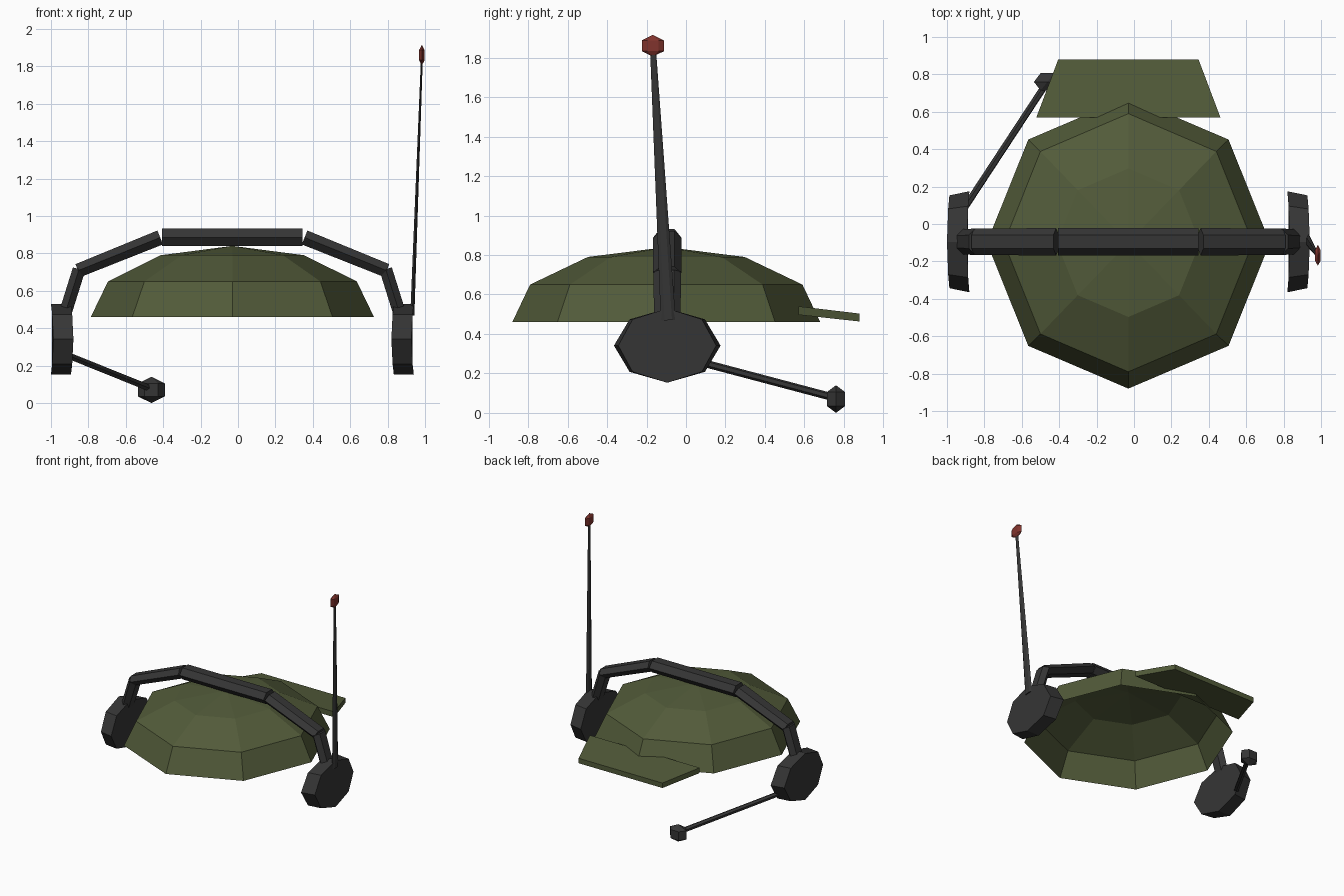
import bpy, bmesh, math
from mathutils import Vector

if "Cube" in bpy.data.objects:
    bpy.data.objects.remove(bpy.data.objects["Cube"])

CX, CY = -0.03, -0.095   # symmetry centre of the headset


def mat(name, rgb):
    m = bpy.data.materials.new(name)
    m.diffuse_color = (*rgb, 1)
    m.use_nodes = True
    m.node_tree.nodes["Principled BSDF"].inputs["Base Color"].default_value = m.diffuse_color
    return m


OLIVE = mat("olive green", (0.085, 0.105, 0.042))
BLACK = mat("charcoal", (0.036, 0.036, 0.036))
RED = mat("dull red", (0.22, 0.034, 0.026))


def add(name, verts, faces, material, closed=True):
    me = bpy.data.meshes.new(name)
    me.from_pydata([tuple(v) for v in verts], [], faces)
    if closed:
        bm = bmesh.new()
        bm.from_mesh(me)
        bmesh.ops.recalc_face_normals(bm, faces=bm.faces)
        bm.to_mesh(me)
        bm.free()
    me.materials.append(material)
    ob = bpy.data.objects.new(name, me)
    bpy.context.collection.objects.link(ob)
    return ob


def loft(rings):
    """Join equal rings of points with quads."""
    n = len(rings[0])
    verts = [v for r in rings for v in r]
    faces = [(k * n + i, k * n + (i + 1) % n, (k + 1) * n + (i + 1) % n, (k + 1) * n + i)
             for k in range(len(rings) - 1) for i in range(n)]
    return verts, faces


def bar(name, a, b, size_a, size_b, material, sides=6):
    """Tapered prism from a to b; each size is (y half width, thickness)."""
    a, b = Vector(a), Vector(b)
    d = (b - a).normalized()
    u = (Vector((0, 1, 0)) - d * d.y).normalized()
    w = d.cross(u)
    rings = []
    for p, (su, sw) in ((a, size_a), (b, size_b)):
        top = math.sin(math.pi / 3) if sides == 6 else 1
        rings.append([p + u * su * math.cos(t) + w * sw / top * math.sin(t)
                      for t in (math.tau * i / sides for i in range(sides))])
    verts, faces = loft(rings)
    faces += [tuple(range(sides)), tuple(range(sides, 2 * sides))]
    return add(name, verts, faces, material)


def bead(name, centre, size, material, turn=0.0):
    """Six-sided low-poly ball."""
    c = Vector(centre)
    rings = [[c + Vector((size[0] * math.cos(t), size[1] * math.sin(t), h * size[2]))
              for t in (math.tau * i / 6 + turn for i in range(6))] for h in (-0.5, 0.5)]
    verts, faces = loft(rings)
    verts += [c - Vector((0, 0, size[2])), c + Vector((0, 0, size[2]))]
    for i in range(6):
        j = (i + 1) % 6
        faces += [(j, i, 12), (6 + i, 6 + j, 13)]
    return add(name, verts, faces, material)


# Open eight-sided dome: x radius, y radius, height
rings = [[(CX + rx * math.cos(t), -0.10 + ry * math.sin(t), z)
          for t in (math.tau * i / 8 for i in range(8))]
         for rx, ry, z in ((0.757, 0.78, 0.46), (0.665, 0.69, 0.65), (0.383, 0.397, 0.79))]
verts, faces = loft(rings)
verts.append((CX, -0.10, 0.84))
faces += [(16 + i, 16 + (i + 1) % 8, 24) for i in range(8)]
add("cap_dome", verts, faces, OLIVE, closed=False)

# Tapered, sloping brim at the back
verts = []
for y, half, low, high in ((0.57, 0.492, 0.497, 0.54), (0.88, 0.375, 0.463, 0.503)):
    verts += [(CX - half, y, low), (CX + half, y, low), (CX + half, y, high), (CX - half, y, high)]
faces = loft([verts[:4], verts[4:]])[1] + [(0, 1, 2, 3), (4, 5, 6, 7)]
add("cap_brim", verts, faces, OLIVE)

# Headband: straight bar on top, two shorter bars on each side
bar("headband_top", (CX - 0.376, CY, 0.886), (CX + 0.376, CY, 0.886),
    (0.073, 0.046), (0.073, 0.046), BLACK)

for s, side in ((-1, "left"), (1, "right")):
    bar(f"headband_shoulder_{side}", (CX + s * 0.386, CY, 0.885), (CX + s * 0.825, CY, 0.708),
        (0.073, 0.04), (0.071, 0.037), BLACK)
    bar(f"headband_arm_{side}", (CX + s * 0.82, CY, 0.715), (CX + s * 0.9, CY, 0.46),
        (0.071, 0.034), (0.066, 0.034), BLACK)

    # Ear cups: slightly bowed octagonal discs, narrower on the outside
    rings = []
    for off, ry in ((0.863, 0.27), (0.97, 0.248)):
        rings.append([(CX + s * (off - 0.013 * math.cos(t) ** 2), CY + ry * math.cos(t),
                       0.341 + 0.188 * math.sin(t))
                      for t in (math.tau * i / 8 for i in range(8))])
    verts, faces = loft(rings)
    faces += [tuple(range(8)), tuple(range(8, 16))]
    add(f"ear_cup_{side}", verts, faces, BLACK)

# Antenna with its tip
bar("antenna", (0.932, -0.09, 0.47), (0.983, -0.167, 1.84), (0.038, 0.011), (0.015, 0.005), BLACK)
bead("antenna_tip", (0.983, -0.168, 1.86), (0.017, 0.056, 0.055), RED, math.pi / 6 * 3)

# Microphone boom and microphone
bar("mic_boom", (-0.91, 0.08, 0.255), (-0.463, 0.76, 0.075), (0.019, 0.017), (0.019, 0.017), BLACK)
bead("microphone", (-0.463, 0.76, 0.07), (0.072, 0.054, 0.07), BLACK)
